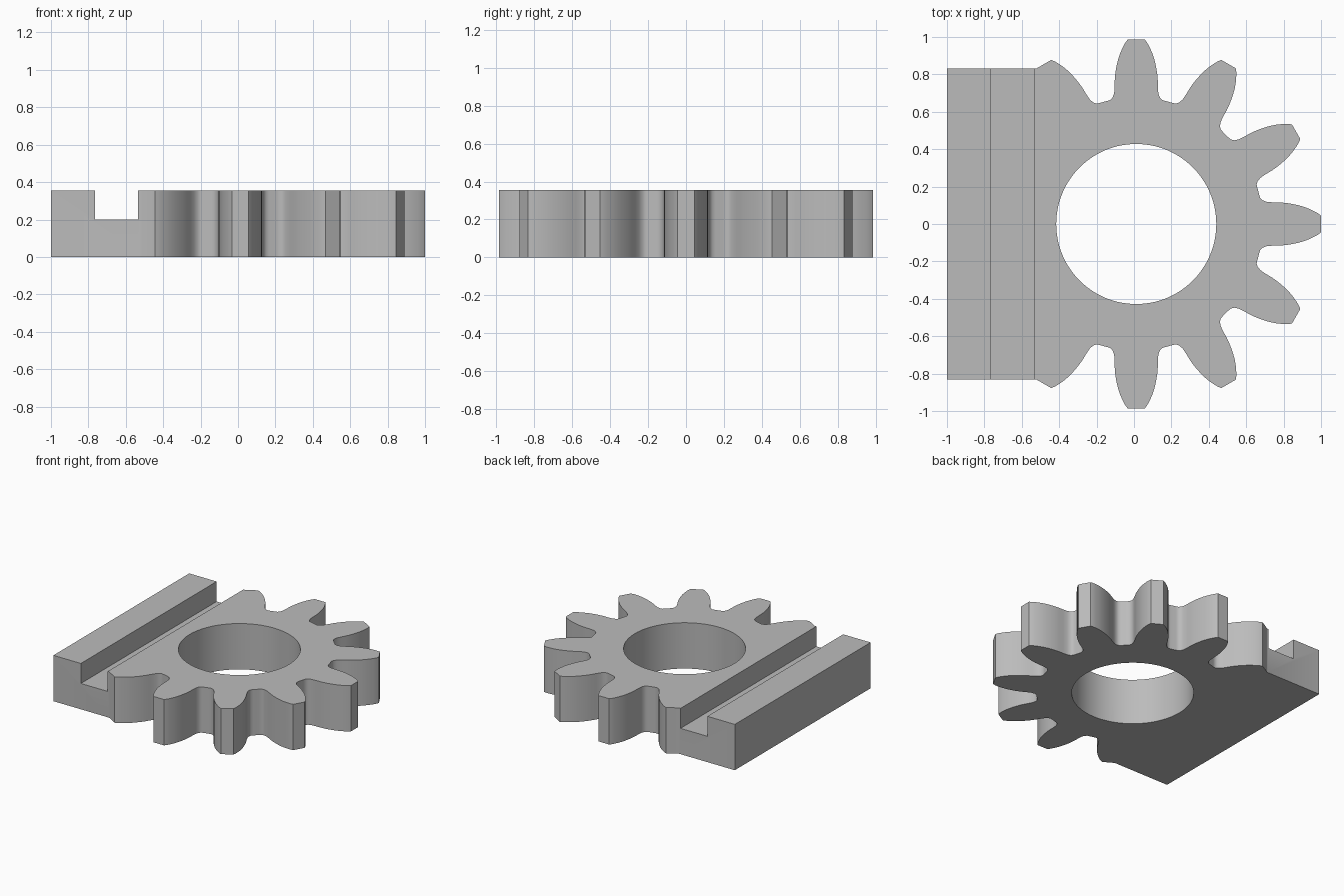
import bpy, bmesh
from math import radians
from mathutils import Vector, Matrix

if "Cube" in bpy.data.objects:
    bpy.data.objects.remove(bpy.data.objects["Cube"], do_unlink=True)

HEIGHT = 0.355
CENTRE = Vector((0.012, 0))
HALF_WIDTH = 0.831      # half the depth of the clamp block
BORE = 0.428
# Half of one tooth, root to tip: (radius, half thickness)
FLANK = [(0.658, 0.155), (0.663, 0.139), (0.677, 0.126), (0.70, 0.118), (0.735, 0.1155),
         (0.77, 0.115), (0.80, 0.1125), (0.83, 0.108), (0.86, 0.102), (0.89, 0.094),
         (0.92, 0.083), (0.95, 0.069), (0.97, 0.058), (0.987, 0.045)]

steel = bpy.data.materials.new("Plain grey")
steel.use_nodes = True
grey = (0.5, 0.5, 0.5, 1)
steel.diffuse_color = grey
steel.node_tree.nodes["Principled BSDF"].inputs["Base Color"].default_value = grey


def prism(name, outline, low, high):
    """Extrude a flat outline between two heights."""
    bm = bmesh.new()
    face = bm.faces.new([bm.verts.new((p[0], p[1], low)) for p in outline])
    top = bmesh.ops.extrude_face_region(bm, geom=[face])["geom"]
    bmesh.ops.translate(bm, vec=(0, 0, high - low),
                        verts=[v for v in top if isinstance(v, bmesh.types.BMVert)])
    bmesh.ops.recalc_face_normals(bm, faces=bm.faces)
    mesh = bpy.data.meshes.new(name)
    bm.to_mesh(mesh)
    bm.free()
    mesh.materials.append(steel)
    obj = bpy.data.objects.new(name, mesh)
    bpy.context.collection.objects.link(obj)
    return obj


def cut(body, cutter):
    """Subtract a cutter from the body, then discard the cutter."""
    cutter.hide_render = True
    mod = body.modifiers.new(cutter.name, "BOOLEAN")
    mod.operation = "DIFFERENCE"
    mod.solver = "EXACT"
    mod.object = cutter
    bpy.ops.object.modifier_apply(modifier=mod.name)
    bpy.data.objects.remove(cutter, do_unlink=True)


# Nine exposed teeth, running anticlockwise from the front to the back
tooth = [Vector((r, -w)) for r, w in FLANK] + [Vector((r, w)) for r, w in reversed(FLANK)]
outline = []
for angle in range(-120, 121, 30):
    turn = Matrix.Rotation(radians(angle), 2)
    points = tooth
    if angle == -120:       # outer flanks of the end teeth merge into the block
        points = tooth[len(FLANK) - 1:]
    elif angle == 120:
        points = tooth[:len(FLANK) + 1]
    outline += [CENTRE + turn @ p for p in points]

# Straight block on the left closes the outline
tip_x = outline[-1].x
outline += [(tip_x - 0.004, HALF_WIDTH), (-1, HALF_WIDTH),
            (-1, -HALF_WIDTH), (tip_x - 0.004, -HALF_WIDTH)]
body = prism("gear_plate", outline, 0, HEIGHT)
bpy.context.view_layer.objects.active = body
body.select_set(True)

# Round through hole
spoke = Vector((BORE, 0))
circle = [CENTRE + Matrix.Rotation(radians(a), 2) @ spoke for a in range(0, 360, 4)]
cut(body, prism("bore_cutter", circle, -0.1, HEIGHT + 0.1))

# Square channel across the block
channel = [(-0.765, -1.1), (-0.535, -1.1), (-0.535, 1.1), (-0.765, 1.1)]
cut(body, prism("channel_cutter", channel, 0.2, HEIGHT + 0.1))

bpy.ops.object.shade_smooth_by_angle(angle=radians(30))
